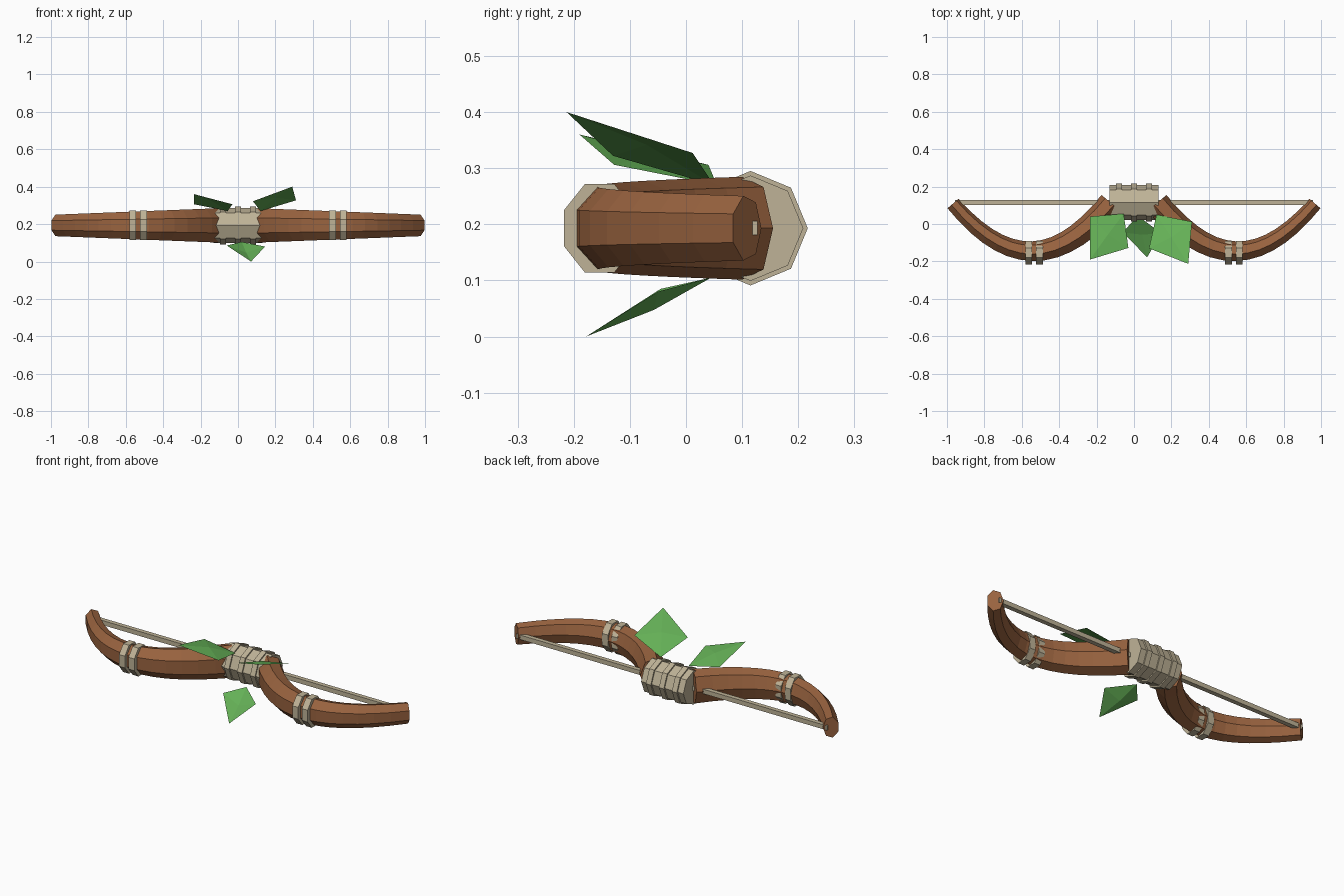
import bpy, bmesh, math
from mathutils import Vector

if "Cube" in bpy.data.objects:
    bpy.data.objects.remove(bpy.data.objects["Cube"])

ZC = 0.193   # height of the bow's centre line
YC = 0.115   # depth of grip and string


def mat(name, rgb):
    m = bpy.data.materials.new(name)
    m.diffuse_color = (*rgb, 1)
    m.use_nodes = True
    m.node_tree.nodes["Principled BSDF"].inputs["Base Color"].default_value = m.diffuse_color
    return m


WOOD = mat("brown wood", (0.32, 0.125, 0.05))
CORD = mat("beige cord", (0.52, 0.45, 0.31))
LEAF = mat("leaf green", (0.13, 0.44, 0.095))


def finish(bm, name, material, fix=True):
    if fix:
        bmesh.ops.recalc_face_normals(bm, faces=bm.faces)
    me = bpy.data.meshes.new(name)
    bm.to_mesh(me)
    bm.free()
    me.materials.append(material)
    ob = bpy.data.objects.new(name, me)
    bpy.context.collection.objects.link(ob)
    return ob


def loft(name, rings, material):
    """Skin a list of point rings and cap both ends."""
    bm = bmesh.new()
    vr = [[bm.verts.new(p) for p in r] for r in rings]
    n = len(vr[0])
    for a, b in zip(vr, vr[1:]):
        for i in range(n):
            j = (i + 1) % n
            bm.faces.new((a[i], a[j], b[j], b[i]))
    bm.faces.new(vr[0])
    bm.faces.new(vr[-1])
    return finish(bm, name, material)


def x_ring(x, yc, ry, rz, n=8, turn=0.0):
    return [(x, yc + ry * math.cos(turn + math.tau * i / n),
             ZC + rz * math.sin(turn + math.tau * i / n)) for i in range(n)]


# curved, tapering seven-sided limbs along a Bezier arc
P = [Vector(p) for p in ((0.12, 0.11), (0.41, -0.234), (0.68, -0.234), (0.969, 0.108))]


def limb_rings(side, steps=14, sides=7):
    rings = []
    for k in range(steps + 1):
        t = k / steps
        u = 1 - t
        c = P[0]*u**3 + P[1]*3*u*u*t + P[2]*3*u*t*t + P[3]*t**3
        d = ((P[1]-P[0])*u*u + (P[2]-P[1])*2*u*t + (P[3]-P[2])*t*t).normalized()
        nrm = Vector((-d.y, d.x))
        b = 0.070 + (0.041 - 0.070) * t     # depth radius
        h = 0.094 + (0.059 - 0.094) * t     # height radius
        ring = []
        for i in range(sides):
            a = math.tau * i / sides
            q = c + nrm * b * math.cos(a)
            ring.append((side * q.x, q.y, ZC + h * math.sin(a)))
        rings.append(ring)
    return rings


for side, label in ((-1, "left"), (1, "right")):
    loft(label + "_limb", limb_rings(side), WOOD)
    # two cord bands round the middle of each limb
    for k, x in enumerate((0.505, 0.563)):
        k8 = 1 / math.cos(math.pi / 8)
        rings = [x_ring(side * (x + dx), -0.154, 0.063 * k8, 0.079 * k8, turn=math.pi / 8)
                 for dx in (-0.018, 0.018)]
        loft(f"{label}_band_{k + 1}", rings, CORD)

# wrapped grip with three raised ribs
loft("grip", [x_ring(x, YC, 0.094, 0.094) for x in (-0.13, 0.13)], CORD)
for k, x in enumerate((-0.08, 0, 0.08)):
    loft(f"grip_rib_{k + 1}", [x_ring(x + dx, YC, 0.102, 0.102) for dx in (-0.015, 0.015)], CORD)

# square bowstring
s = 0.0125 * math.sqrt(2)
loft("bowstring", [x_ring(x, YC, s, s, 4, math.pi / 4) for x in (-0.957, 0.957)], CORD)


# folded leaves: base, right side, tip, left side, raised or sunk middle
def leaf(name, base, right, tip, left, lift):
    bm = bmesh.new()
    edge = [bm.verts.new(p) for p in (base, right, tip, left)]
    mid = sum((v.co for v in edge), Vector()) / 4
    mid.z += lift
    c = bm.verts.new(mid)
    for i in range(4):
        f = bm.faces.new((edge[i], edge[(i + 1) % 4], c))
        f.normal_update()
        if f.normal.z < 0:
            f.normal_flip()
    finish(bm, name, LEAF, fix=False)


leaf("upper_right_leaf", (0.12, 0.05, 0.27), (0.31, 0.012, 0.327),
     (0.29, -0.213, 0.40), (0.08, -0.13, 0.322), 0.012)
leaf("upper_left_leaf", (-0.055, 0.055, 0.27), (-0.03, -0.128, 0.306),
     (-0.235, -0.19, 0.36), (-0.235, 0.04, 0.306), 0.012)
leaf("lower_leaf", (0.02, 0.045, 0.105), (0.145, -0.05, 0.08),
     (0.07, -0.178, 0.0), (-0.06, -0.045, 0.085), -0.02)
